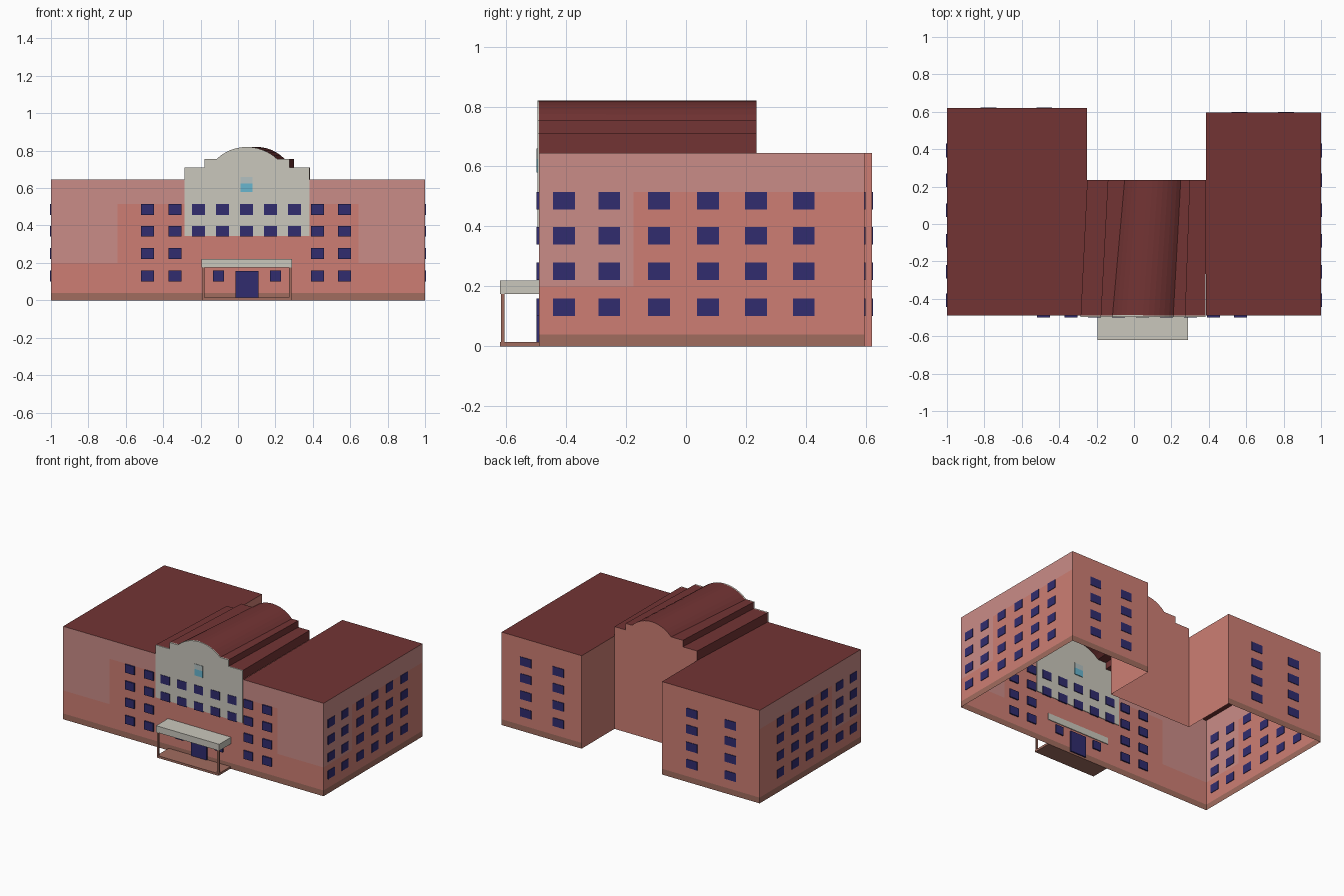
import bpy, bmesh, math

if "Cube" in bpy.data.objects:
    bpy.data.objects.remove(bpy.data.objects["Cube"])


def mat(name, r, g, b):
    m = bpy.data.materials.new(name)
    m.diffuse_color = [(c / 255) ** 2.2 for c in (r, g, b)] + [1]
    m.use_nodes = True
    m.node_tree.nodes["Principled BSDF"].inputs["Base Color"].default_value = m.diffuse_color
    return m


BRICK = mat("brick", 204, 125, 115)
PINK = mat("pale_brick", 201, 139, 134)
BASE = mat("plinth_brown", 160, 108, 95)
ROOF = mat("roof_red", 114, 55, 55)
GLASS = mat("window_blue", 52, 48, 110)
CREAM = mat("cream", 201, 198, 187)
SKY = mat("pale_blue", 104, 180, 205)

H, FRONT, COURT = 0.645, -0.49, 0.235
X1, X2 = -0.25, 0.385          # inner sides of the two wings
YL, YR = 0.62, 0.595           # back of left and right wing


def mesh(name, verts, faces, material):
    me = bpy.data.meshes.new(name)
    me.from_pydata(verts, [], faces)
    me.materials.append(material)
    ob = bpy.data.objects.new(name, me)
    bpy.context.collection.objects.link(ob)
    return ob


def boxes(name, bounds, material):
    """One object from many boxes given as (x0, x1, y0, y1, z0, z1)."""
    v, f = [], []
    for x0, x1, y0, y1, z0, z1 in bounds:
        n = len(v)
        v += [(x, y, z) for x in (x0, x1) for y in (y0, y1) for z in (z0, z1)]
        f += [[n + i for i in q] for q in ((0, 1, 3, 2), (4, 6, 7, 5), (0, 4, 5, 1),
                                           (2, 3, 7, 6), (0, 2, 6, 4), (1, 5, 7, 3))]
    return mesh(name, v, f, material)


def panels(name, axis, pos, rects, material, flip=False):
    """Flat wall pieces (u0, u1, z0, z1) on the plane axis = pos."""
    v, f = [], []
    for u0, u1, z0, z1 in rects:
        n = len(v)
        for u, z in ((u0, z0), (u1, z0), (u1, z1), (u0, z1)):
            v.append((pos, u, z) if axis == "x" else (u, pos, z))
        f.append([n, n + 3, n + 2, n + 1] if flip else [n, n + 1, n + 2, n + 3])
    return mesh(name, v, f, material)


def windows(name, axis, pos, spots, material=GLASS, t=0.004):
    """Thin panes (u, z, width, height) showing on both sides of a wall."""
    b = []
    for u, z, w, h in spots:
        a, c = (u - w / 2, u + w / 2), (pos - t, pos + t)
        b.append((*c, *a, z - h / 2, z + h / 2) if axis == "x" else
                 (*a, *c, z - h / 2, z + h / 2))
    return boxes(name, b, material)


ROWS = (0.13, 0.25, 0.369, 0.485)

# Front wall: plinth, brick middle, pale outer parts
panels("front_plinth", "y", FRONT, [(-1, 1, 0, 0.04)], BASE)
panels("front_brick", "y", FRONT, [(-1, 1, 0.04, 0.2), (-0.645, 0.645, 0.2, 0.515)], BRICK)
panels("front_pale_brick", "y", FRONT, [(-1, -0.645, 0.2, 0.515), (0.645, 1, 0.2, 0.515),
                                        (-1, 1, 0.515, H)], PINK)

# Side walls with six window columns
for side, x, yb, flip in (("left", -1, YL, True), ("right", 1, YR, False)):
    panels(side + "_plinth", "x", x, [(FRONT, yb, 0, 0.04)], BASE, flip)
    panels(side + "_brick", "x", x, [(FRONT, yb, 0.04, 0.2), (-0.175, yb, 0.2, 0.515)], BRICK, flip)
    panels(side + "_pale_brick", "x", x, [(FRONT, -0.175, 0.2, 0.515),
                                          (FRONT, yb, 0.515, H)], PINK, flip)
    windows(side + "_windows", "x", x, [(y, z, 0.073, 0.058) for z in ROWS
                                        for y in (-0.407, -0.256, -0.09, 0.073, 0.233, 0.393)])

# Wing backs, courtyard sides and flat roofs
for side, a, b, yb, cols, court_x in (("left", -1, X1, YL, (-0.777, -0.48), X1),
                                      ("right", X2, 1, YR, (0.564, 0.813), X2)):
    panels(side + "_back_plinth", "y", yb, [(a, b, 0, 0.04)], BASE, True)
    panels(side + "_back_wall", "y", yb, [(a, b, 0.04, H)], BRICK, True)
    windows(side + "_back_windows", "y", yb, [(x, z, 0.085, 0.058) for z in ROWS for x in cols])
    panels(side + "_court_wall", "x", court_x, [(COURT, yb, 0, H)], BRICK, side == "right")
    mesh(side + "_wing_roof", [(a, FRONT, H), (b, FRONT, H), (b, yb, H), (a, yb, H)],
         [(0, 1, 2, 3)], ROOF)


# Stepped, arched profile of the centre block
def profile(l, s1, a1, a2, s2, r):
    pts = [(l, H), (l, 0.71), (s1, 0.71), (s1, 0.755), (a1, 0.755)]
    mid, half, rise = (a1 + a2) / 2, (a2 - a1) / 2, 0.065
    rad = (half ** 2 + rise ** 2) / (2 * rise)
    ang = math.asin(half / rad)
    for i in range(1, 12):
        t = -ang + 2 * ang * i / 12
        pts.append((mid + rad * math.sin(t), 0.82 - rad + rad * math.cos(t)))
    return pts + [(a2, 0.755), (s2, 0.755), (s2, 0.71), (r, 0.71), (r, H)]


fp = profile(-0.285, -0.178, -0.115, 0.21, 0.275, 0.383)
bp = profile(X1, -0.14, -0.05, 0.25, 0.30, X2)
n = len(fp)

# Vaulted roof running from the gable to the courtyard
mesh("arched_roof", [(x, FRONT, z) for x, z in fp] + [(x, COURT, z) for x, z in bp],
     [(i, i + 1, n + i + 1, n + i) for i in range(n - 1)], ROOF)
mesh("centre_back_wall", [(X1, COURT, 0)] + [(x, COURT, z) for x, z in bp] + [(X2, COURT, 0)],
     [list(range(n + 2))], BRICK)

# Cream gable front
outline = [(-0.285, 0.345)] + fp[1:-1] + [(0.383, 0.345)]
m = len(outline)
mesh("gable_front", [(x, y, z) for y in (FRONT - 0.006, FRONT + 0.004) for x, z in outline],
     [list(range(m))[::-1], list(range(m, 2 * m))] +
     [(i, (i + 1) % m, m + (i + 1) % m, m + i) for i in range(m)], CREAM)

# Front windows: wide upper rows, outer columns only below
cols = (-0.484, -0.337, -0.211, -0.083, 0.045, 0.174, 0.302, 0.425, 0.57)
spots = [(x, z, 0.07, 0.058) for z in ROWS[2:] for x in cols]
spots += [(x, z, 0.07, 0.058) for z in ROWS[:2] for x in cols[:2] + cols[-2:]]
spots += [(x, ROWS[0], 0.06, 0.058) for x in (-0.104, 0.2)]
windows("front_windows", "y", FRONT, spots, t=0.009)
windows("entrance_door", "y", FRONT, [(0.048, 0.085, 0.122, 0.145)], t=0.009)
windows("gable_window", "y", FRONT, [(0.046, 0.602, 0.065, 0.045)], SKY, 0.009)
windows("gable_window_top", "y", FRONT, [(0.046, 0.642, 0.065, 0.035)],
        mat("pale_glass", 178, 192, 192), 0.009)

# Entrance porch
boxes("canopy", [(-0.195, 0.29, -0.62, FRONT + 0.005, 0.175, 0.22)], CREAM)
boxes("porch_floor", [(-0.19, 0.285, -0.62, FRONT, 0, 0.015)], BASE)
boxes("porch_posts", [(x - 0.006, x + 0.006, -0.618, -0.606, 0.015, 0.175)
                      for x in (-0.184, 0.279)], BASE)
